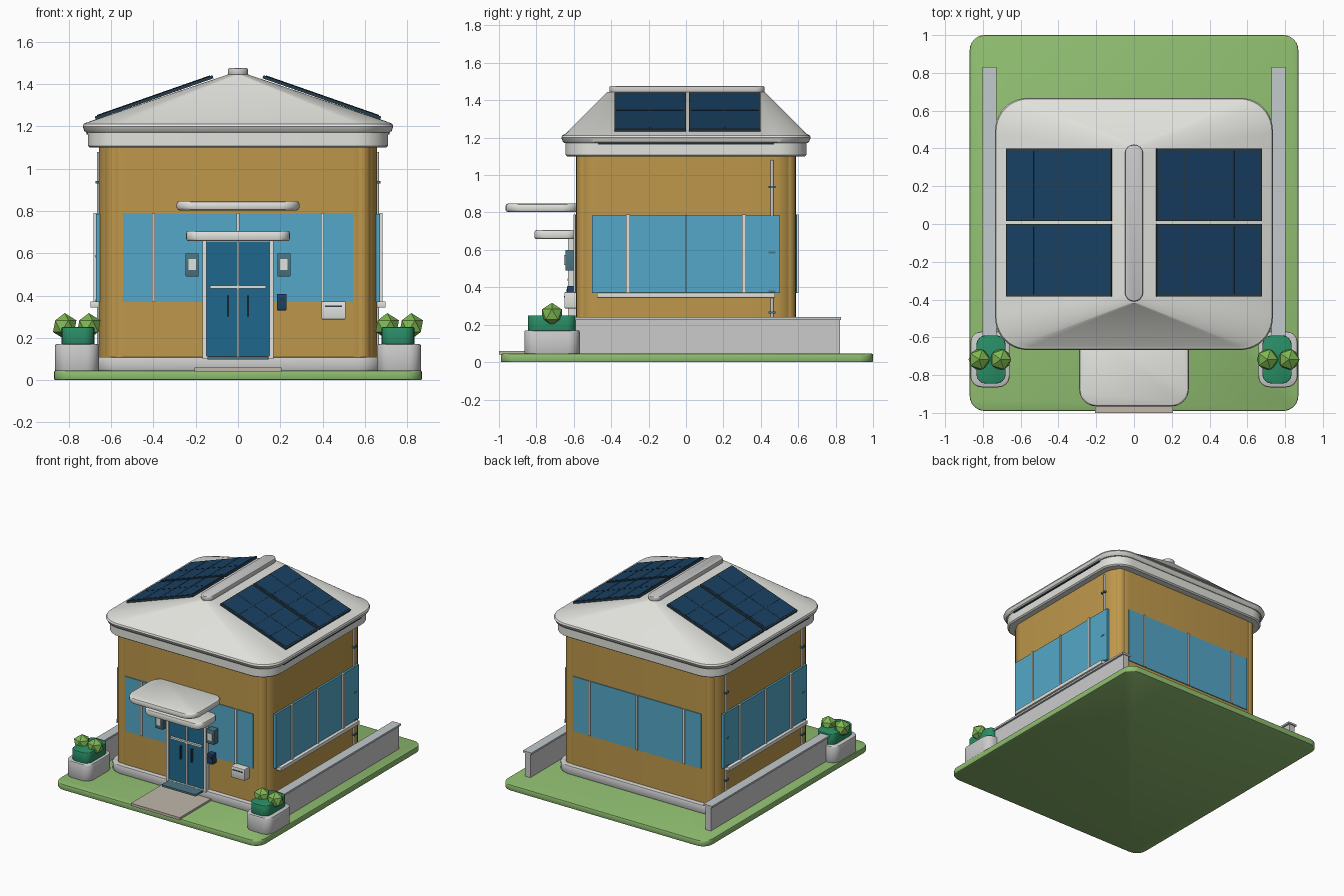
import bpy, bmesh, math

if "Cube" in bpy.data.objects:
    bpy.data.objects.remove(bpy.data.objects["Cube"])


def mat(name, *rgb):
    m = bpy.data.materials.new(name)
    m.diffuse_color = (*[c ** 2.2 for c in rgb], 1)
    m.use_nodes = True
    m.node_tree.nodes["Principled BSDF"].inputs["Base Color"].default_value = m.diffuse_color
    return m


OCHRE = mat("ochre_wall", .74, .59, .30)
GLASS = mat("window_glass", .33, .65, .78)
DOOR = mat("door_blue", .14, .41, .55)
CELL = mat("solar_cell", .12, .26, .39)
FRAME = mat("dark_frame", .17, .25, .30)
TEAL = mat("teal_metal", .30, .45, .50)
GRASS = mat("grass", .56, .74, .44)
LINER = mat("planter_green", .18, .55, .40)
LEAF = mat("leaf_green", .49, .71, .33)
WHITE = mat("off_white", .88, .88, .86)
PALE = mat("pale_stone", .82, .82, .81)
CAPSTONE = mat("cap_grey", .76, .79, .80)
PATH = mat("path_stone", .75, .71, .66)
NAVY = mat("navy", .13, .27, .42)


def loft(name, rings, m, cx=0, cy=0, seg=6):
    """Stack of rounded rectangles (half x, half y, corner radius, z), capped."""
    bm = bmesh.new()
    loops = []
    for hx, hy, r, z in rings:
        loop = []
        for q, (sx, sy) in enumerate(((1, 1), (-1, 1), (-1, -1), (1, -1))):
            for k in range(seg + 1):
                a = (q + k / seg) * math.pi / 2 if seg else 0
                loop.append(bm.verts.new((cx + sx * (hx - r) + r * math.cos(a),
                                          cy + sy * (hy - r) + r * math.sin(a), z)))
        loops.append(loop)
    n = len(loops[0])
    for a, b in zip(loops, loops[1:]):
        for i in range(n):
            j = (i + 1) % n
            bm.faces.new((a[i], a[j], b[j], b[i]))
    bm.faces.new(loops[0][::-1])
    bm.faces.new(loops[-1])
    bmesh.ops.remove_doubles(bm, verts=bm.verts, dist=1e-5)
    me = bpy.data.meshes.new(name)
    bm.to_mesh(me)
    bm.free()
    me.shade_smooth()
    me.set_sharp_from_angle(angle=math.radians(32))
    me.materials.append(m)
    ob = bpy.data.objects.new(name, me)
    bpy.context.collection.objects.link(ob)
    return ob


def slab(name, x, y, z, m, r=0, b=0):
    """Block from coordinate ranges, corner radius r in plan, edge bevel b."""
    hx, hy = abs(x[1] - x[0]) / 2, abs(y[1] - y[0]) / 2
    rings = [(hx, hy, r, z[0]), (hx, hy, r, z[1])]
    if b:
        rr = max(r - b, 0)
        rings = [(hx - b, hy - b, rr, z[0]), (hx - b * .3, hy - b * .3, r, z[0] + b * .3),
                 (hx, hy, r, z[0] + b), (hx, hy, r, z[1] - b),
                 (hx - b * .3, hy - b * .3, r, z[1] - b * .3), (hx - b, hy - b, rr, z[1])]
    return loft(name, rings, m, sum(x) / 2, sum(y) / 2, 6 if r else 0)


def bar(name, cx, cy, w, d, z, m, r=0, b=0):
    return slab(name, (cx - w / 2, cx + w / 2), (cy - d / 2, cy + d / 2), z, m, r, b)


# Ground, path and plinth
slab("lawn", (-.87, .87), (-.99, 1), (0, .045), GRASS, .08, .006)
slab("path", (-.207, .207), (-1, -.6), (.04, .06), PATH)
slab("plinth", (-.685, .685), (-.622, .622), (.04, .11), PALE, .12, .012)
slab("door_step", (-.145, .145), (-.72, -.6), (.098, .112), TEAL, .01)

# House body and corner posts
slab("house_walls", (-.658, .658), (-.588, .588), (.1, 1.11), OCHRE, .12)
for sx in (-1, 1):
    for sy in (-1, 1):
        bar("corner_post", sx * .583, sy * .54, .09, .09, (.1, 1.11), OCHRE, .045)

# Roof
loft("eave_band", [(.70, .635, .15, 1.10), (.71, .645, .16, 1.108), (.71, .645, .16, 1.175)], WHITE, seg=10)
loft("hip_roof", [(.718, .65, .16, 1.172), (.727, .658, .17, 1.178), (.735, .667, .17, 1.20),
                  (.73, .662, .17, 1.212), (.713, .645, .17, 1.22), (.05, .42, .05, 1.445)], WHITE, seg=10)
slab("ridge_cap", (-.048, .048), (-.41, .42), (1.435, 1.476), PALE, .048, .008)

# Solar panels: frame, cells and grid lines in the slope plane
TILT = math.atan(.35)
for s in (-1, 1):
    for cy in (-.192, .208):
        parts = [slab("panel_frame", (-.295, .295), (-.191, .191), (-.008, .007), FRAME),
                 slab("panel_cells", (-.283, .283), (-.179, .179), (0, .009), CELL)]
        for i in (-1, 0, 1):
            parts.append(bar("panel_line", i * .141, 0, .005, .358, (0, .0105), FRAME))
        parts.append(bar("panel_line", 0, 0, .566, .004, (0, .0105), FRAME))
        for p in parts:
            p.location = (s * .397, cy, 1.338)
            p.rotation_euler = (0, s * TILT, 0)

# Window bands with mullions
for s in (-1, 1):
    slab("long_window", (-.543, .543), sorted((s * .56, s * .594)), (.37, .787), GLASS)
    for x in (-.4, 0, .4):
        bar("long_mullion", x, s * .592, .014, .02, (.37, .79), WHITE)
    slab("side_window", sorted((s * .62, s * .673)), (-.503, .503), (.37, .785), GLASS)
    for y, w in ((-.31, .02), (0, .008), (.31, .02)):
        bar("side_mullion", s * .673, y, .02, w, (.37, .79), WHITE)
    slab("side_sill", sorted((s * .64, s * .698)), (-.475, .475), (.343, .372), WHITE, 0, .004)
    slab("gutter", sorted((s * .70, s * .718)), (-.47, .47), (1.163, 1.173), FRAME)

# Downpipes with clamps
for x, y in ((.66, .46), (-.66, .46), (-.66, -.46)):
    bar("downpipe", x, y, .016, .016, (.11, 1.08), PALE, .008)
    for z in (.26, .37, .58, .93):
        bar("pipe_clamp", x, y, .03, .036, (z, z + .012), TEAL)

# Entrance door
slab("door_frame", (-.168, .168), (-.612, -.56), (.1, .665), WHITE)
slab("doors", (-.148, .148), (-.616, -.58), (.112, .655), DOOR)
for s in (-1, 1):
    slab("door_jamb", sorted((s * .148, s * .168)), (-.63, -.6), (.1, .665), WHITE)
    bar("door_handle", s * .047, -.626, .01, .02, (.30, .40), FRAME)
bar("door_centre_bar", 0, -.618, .011, .02, (.112, .66), WHITE)
bar("door_rail", 0, -.622, .265, .024, (.434, .448), WHITE)
bar("door_bottom_rail", 0, -.618, .296, .024, (.1, .113), WHITE)

# Canopies
slab("lower_canopy", (-.245, .245), (-.81, -.58), (.658, .706), WHITE, .06, .01)
slab("upper_canopy", (-.29, .29), (-.965, -.57), (.803, .847), WHITE, .09, .012)

# Wall lamps, keypad and mailbox
for s in (-1, 1):
    bar("wall_lamp", s * .217, -.615, .062, .06, (.49, .60), TEAL, 0, .004)
    bar("lamp_lens", s * .217, -.635, .036, .034, (.52, .574), WHITE)
bar("keypad", .207, -.61, .045, .05, (.33, .408), NAVY, 0, .003)
bar("keypad_screen", .207, -.63, .025, .02, (.37, .39), FRAME)
bar("mailbox", .452, -.617, .115, .066, (.287, .374), WHITE, 0, .005)
bar("mailbox_slot", .452, -.645, .08, .014, (.345, .353), FRAME)

# Garden walls, planters and shrubs
bush = bmesh.new()
bmesh.ops.create_icosphere(bush, subdivisions=1, radius=.062)
bush_mesh = bpy.data.meshes.new("shrub")
bush.to_mesh(bush_mesh)
bush.free()
bush_mesh.materials.append(LEAF)
for s in (-1, 1):
    bar("garden_wall", s * .765, .113, .044, 1.42, (.04, .23), PALE)
    bar("garden_wall_cap", s * .765, .113, .072, 1.434, (.226, .24), CAPSTONE)
    bar("planter", s * .762, -.717, .208, .295, (.04, .17), PALE, .06, .008)
    bar("planter_liner", s * .757, -.717, .154, .255, (.16, .25), LINER, .05, .004)
    for x in (.706, .82):
        ob = bpy.data.objects.new("shrub", bush_mesh)
        ob.location = (s * x, -.717, .255)
        bpy.context.collection.objects.link(ob)
